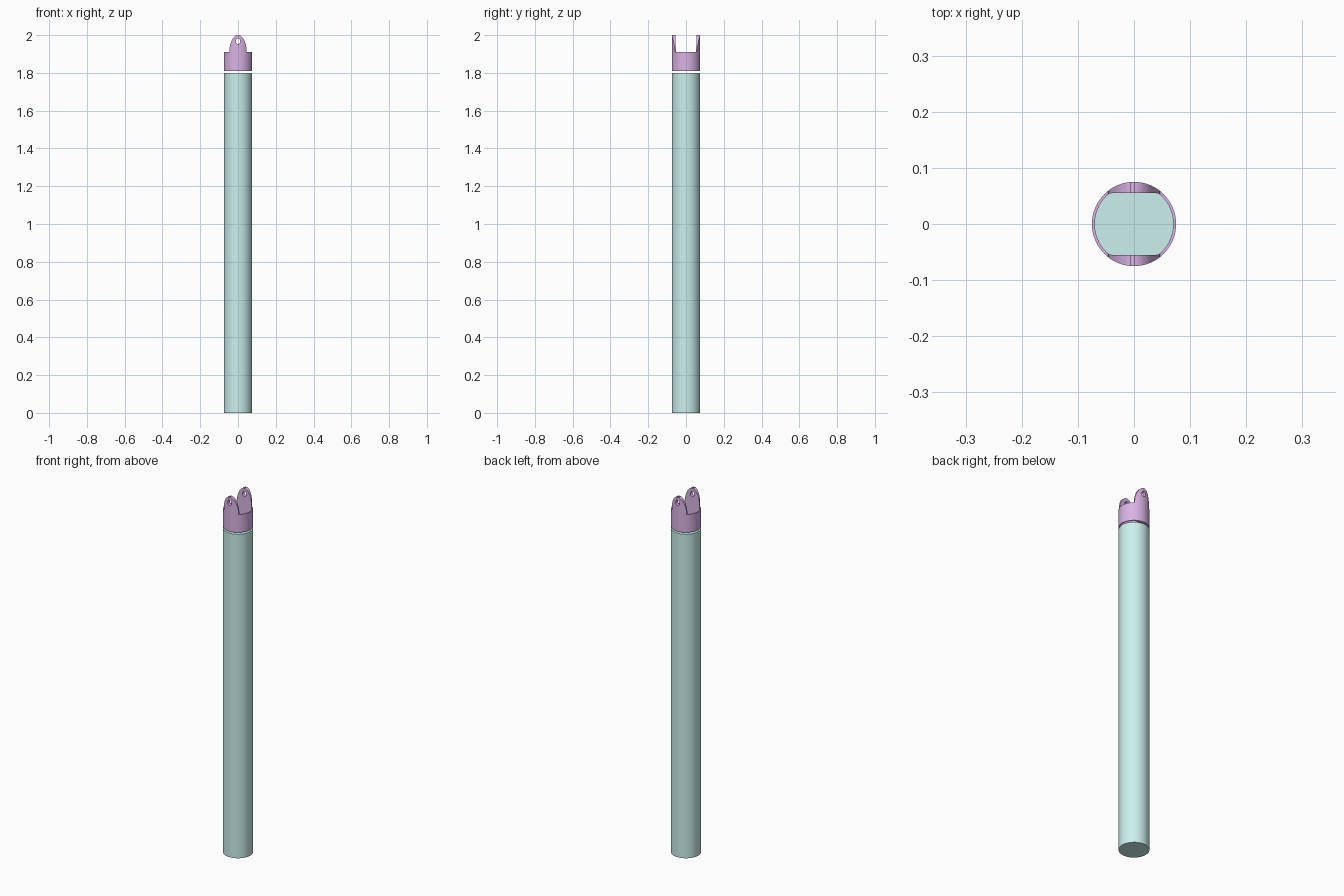
import bpy, bmesh
from math import sin, cos, pi

if "Cube" in bpy.data.objects:
    bpy.data.objects.remove(bpy.data.objects["Cube"])

SEG = 64


def material(name, color):
    m = bpy.data.materials.new(name)
    m.diffuse_color = color
    m.use_nodes = True
    m.node_tree.nodes["Principled BSDF"].inputs["Base Color"].default_value = m.diffuse_color
    return m


def prism(name, start, end, to_3d):
    """Extrude a 2D outline between two levels, placed by to_3d(a, b, level)."""
    outline, lo, hi = start, *end
    bm = bmesh.new()
    low = [bm.verts.new(to_3d(a, b, lo)) for a, b in outline]
    high = [bm.verts.new(to_3d(a, b, hi)) for a, b in outline]
    n = len(outline)
    bm.faces.new(low)
    bm.faces.new(high)
    for i in range(n):
        j = (i + 1) % n
        bm.faces.new((low[i], low[j], high[j], high[i]))
    bmesh.ops.recalc_face_normals(bm, faces=bm.faces)
    mesh = bpy.data.meshes.new(name)
    bm.to_mesh(mesh)
    bm.free()
    ob = bpy.data.objects.new(name, mesh)
    bpy.context.collection.objects.link(ob)
    return ob


def upright(a, b, level):
    return (a, b, level)


def frontal(a, b, level):
    return (a, level, b)


def ellipse(rx, ry, cy=0.0, n=SEG):
    return [(rx * cos(2 * pi * i / n), cy + ry * sin(2 * pi * i / n)) for i in range(n)]


def apply_boolean(ob, cutter, operation):
    mod = ob.modifiers.new("cut", 'BOOLEAN')
    mod.operation, mod.object, mod.solver = operation, cutter, 'EXACT'
    bpy.context.view_layer.objects.active = ob
    bpy.ops.object.modifier_apply(modifier=mod.name)
    bpy.data.objects.remove(cutter, do_unlink=True)


def finish(ob, mat):
    ob.data.materials.append(mat)
    bpy.ops.object.select_all(action='DESELECT')
    ob.select_set(True)
    bpy.context.view_layer.objects.active = ob
    bpy.ops.object.shade_smooth_by_angle(angle=pi / 6)


# Long round shaft
shaft = prism("shaft", ellipse(0.075, 0.075), (0.0, 1.80), upright)
finish(shaft, material("shaft_teal", (0.60, 0.87, 0.85, 1)))

# Open collar with two upright lugs, front and back
collar = prism("fork_collar", ellipse(0.075, 0.075), (1.81, 2.0), upright)

# Bore: round at the sides, flat behind each lug
bore = [(x, max(-0.055, min(0.055, y))) for x, y in ellipse(0.07, 0.07)]
apply_boolean(collar, prism("bore_cutter", bore, (1.7, 2.1), upright), 'DIFFERENCE')

# Front outline: low collar with a rounded lug rising from it
arch = [(0.046 * cos(pi * i / 24), 1.91 + 0.09 * sin(pi * i / 24)) for i in range(25)]
outline = [(-0.1, 1.91), (-0.1, 1.75), (0.1, 1.75), (0.1, 1.91)] + arch
apply_boolean(collar, prism("outline_cutter", outline, (-0.2, 0.2), frontal), 'INTERSECT')

# Pin hole through both lugs
apply_boolean(collar, prism("hole_cutter", ellipse(0.012, 0.015, 1.968, 24), (-0.2, 0.2), frontal), 'DIFFERENCE')
finish(collar, material("collar_purple", (0.70, 0.45, 0.78, 1)))
